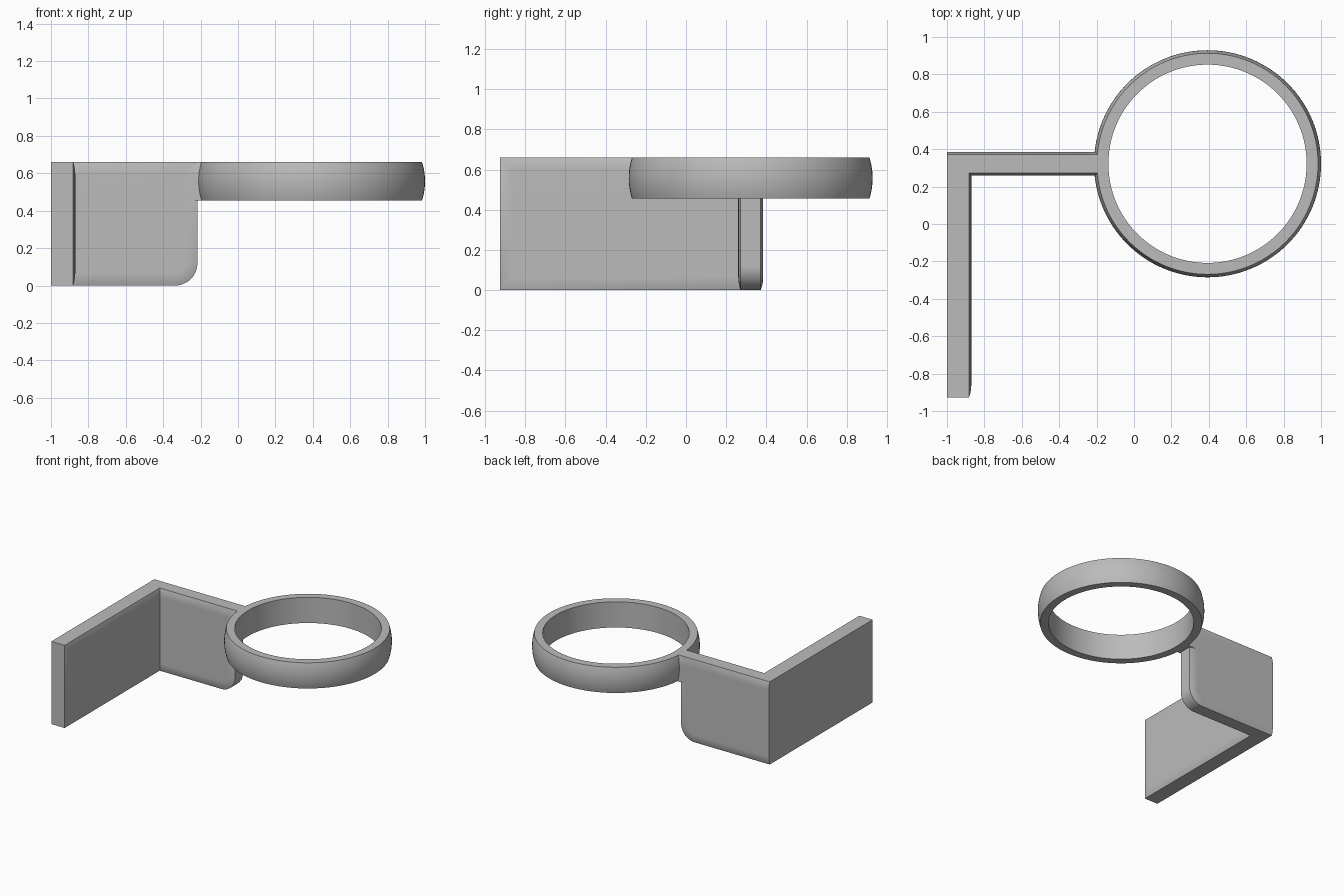
import bpy, bmesh, math

if "Cube" in bpy.data.objects:
    bpy.data.objects.remove(bpy.data.objects["Cube"], do_unlink=True)

grey = bpy.data.materials.new("matte grey")
grey.use_nodes = True
grey.diffuse_color = (0.5, 0.5, 0.5, 1)
grey.node_tree.nodes["Principled BSDF"].inputs["Base Color"].default_value = grey.diffuse_color

HEIGHT = 0.66
RING_BASE = 0.455
ARM_Y = 0.322
SOFT = 0.065      # width of the eased border around a face
SAG = 0.012       # how far the border falls away
STEPS = 5


def loft(name, loops, closed=False):
    """Skin equal-length loops; cap the ends unless the loops form a closed ring."""
    bm = bmesh.new()
    rows = [[bm.verts.new(p) for p in loop] for loop in loops]
    pairs = list(zip(rows, rows[1:])) + ([(rows[-1], rows[0])] if closed else [])
    for a, b in pairs:
        for i in range(len(a)):
            j = (i + 1) % len(a)
            bm.faces.new((a[i], a[j], b[j], b[i]))
    if not closed:
        bm.faces.new(rows[0])
        bm.faces.new(rows[-1])
    bmesh.ops.recalc_face_normals(bm, faces=bm.faces)
    mesh = bpy.data.meshes.new(name)
    bm.to_mesh(mesh)
    bm.free()
    mesh.materials.append(grey)
    mesh.shade_smooth()
    mesh.set_sharp_from_angle(angle=math.radians(30))
    obj = bpy.data.objects.new(name, mesh)
    bpy.context.collection.objects.link(obj)
    normals = obj.modifiers.new("even shading", "WEIGHTED_NORMAL")
    normals.keep_sharp = True
    return obj


# Eased border: (inset, drop) from the rim to the flat of the face
border = [(SOFT * i / STEPS, SAG * (1 - i / STEPS) ** 2) for i in range(STEPS + 1)]


def arm_outline(inset, y):
    radius, end = 0.12, -0.217
    pts = [(-1, y, inset)]
    for i in range(13):
        a = math.pi / 2 * (i / 12 - 1)
        pts.append((end - radius + (radius - inset) * math.cos(a), y,
                    radius + (radius - inset) * math.sin(a)))
    return pts + [(end - inset, y, HEIGHT - inset), (-1, y, HEIGHT - inset)]


# Arm plate with a rounded lower corner, eased on both faces
half = 0.062
front = [arm_outline(d, ARM_Y - half + s) for d, s in reversed(border)]
back = [arm_outline(d, ARM_Y + half - s) for d, s in border]
loft("arm_plate", front + back)


# Wall plate, flat outside and eased on its inner face
def wall_outline(inset, x):
    y0, y1 = -0.927 + inset, ARM_Y
    return [(x, y0, inset), (x, y1, inset), (x, y1, HEIGHT - inset), (x, y0, HEIGHT - inset)]


loft("wall_plate", [wall_outline(0, -1)] + [wall_outline(d, -0.87 - s) for d, s in border])

# Short neck joining the arm to the ring
side = [(half - s, HEIGHT - d) for d, s in border] + [(half, RING_BASE)]
section = [(ARM_Y + w, z) for w, z in side] + [(ARM_Y - w, z) for w, z in reversed(side)]
loft("ring_neck", [[(x, y, z) for y, z in section] for x in (-0.32, -0.17)])

# Ring with a barrel-shaped outside
mid, half_tall = (HEIGHT + RING_BASE) / 2, (HEIGHT - RING_BASE) / 2
profile = [(0.53, RING_BASE)]
for i in range(13):
    s = i / 6 - 1
    profile.append((0.607 - 0.016 * s * s, mid + s * half_tall))
profile.append((0.53, HEIGHT))
turns = [2 * math.pi * i / 128 for i in range(128)]
loft("holder_ring", [[(0.393 + r * math.cos(a), ARM_Y + r * math.sin(a), z) for r, z in profile]
                     for a in turns], closed=True)
